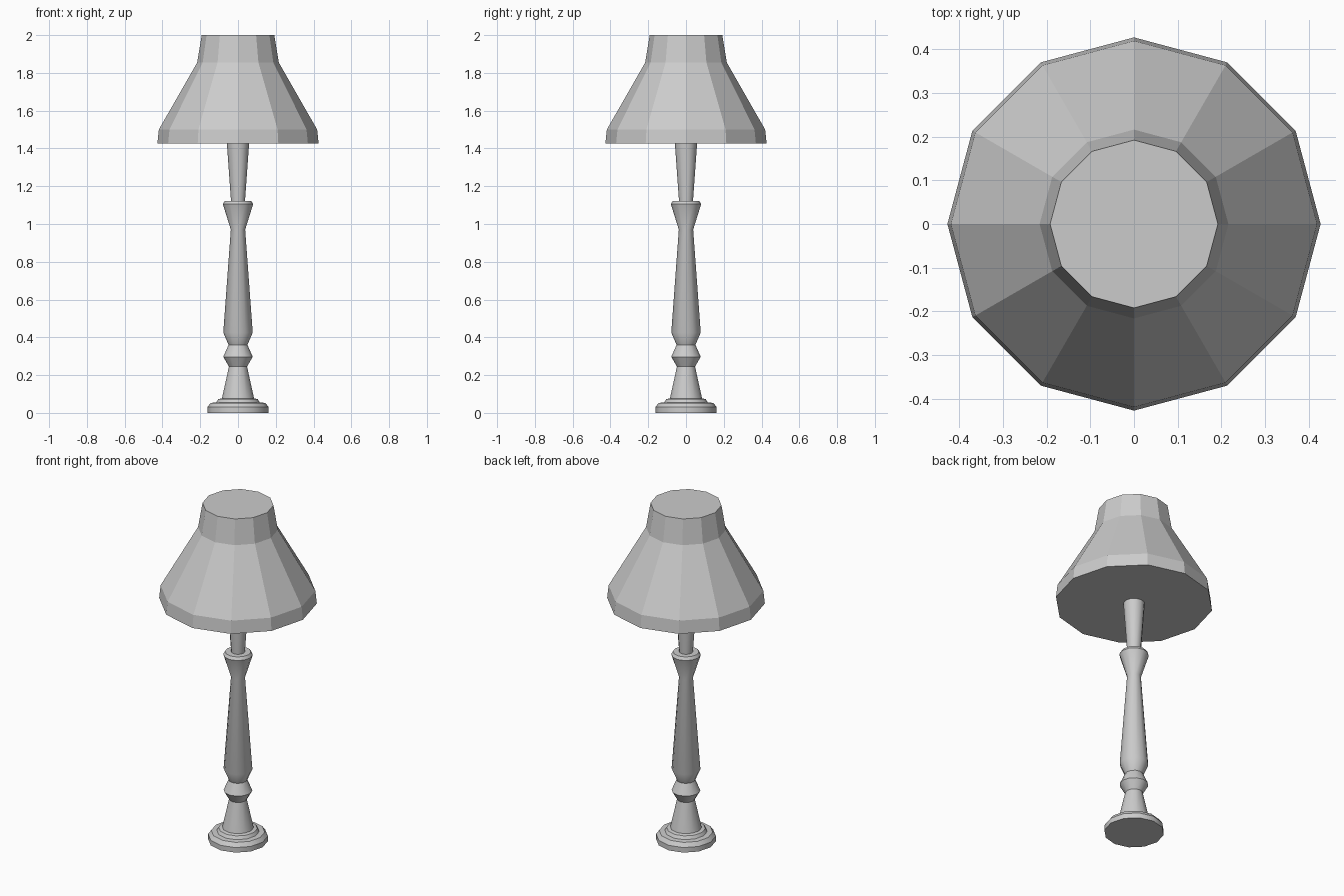
import bpy, bmesh, math

if "Cube" in bpy.data.objects:
    bpy.data.objects.remove(bpy.data.objects["Cube"])

SIDES = 12


def lathe(name, profile):
    """Revolve (radius, z) points around z into a capped 12-sided solid."""
    bm = bmesh.new()
    rings = []
    for r, z in profile:
        rings.append([bm.verts.new((r * math.cos(2 * math.pi * i / SIDES),
                                    r * math.sin(2 * math.pi * i / SIDES), z))
                      for i in range(SIDES)])
    for lo, hi in zip(rings, rings[1:]):
        for i in range(SIDES):
            j = (i + 1) % SIDES
            bm.faces.new((lo[i], lo[j], hi[j], hi[i]))
    bm.faces.new(rings[0][::-1])
    bm.faces.new(rings[-1])
    mesh = bpy.data.meshes.new(name)
    bm.to_mesh(mesh)
    bm.free()
    obj = bpy.data.objects.new(name, mesh)
    bpy.context.collection.objects.link(obj)
    return obj


def smooth(obj, degrees):
    bpy.ops.object.select_all(action='DESELECT')
    obj.select_set(True)
    bpy.context.view_layer.objects.active = obj
    bpy.ops.object.shade_smooth_by_angle(angle=math.radians(degrees))


# Stepped foot and turned column, up to the collar
stand = lathe("turned_stand", [
    (0.162, 0.0), (0.162, 0.03), (0.145, 0.053), (0.115, 0.055),
    (0.105, 0.073), (0.085, 0.077), (0.048, 0.245), (0.078, 0.297),
    (0.05, 0.36), (0.078, 0.425), (0.038, 0.97), (0.08, 1.105),
    (0.07, 1.122)])

# Flaring neck between the collar and the shade
neck = lathe("neck", [(0.037, 1.12), (0.059, 1.43)])

# Faceted closed shade
lathe("lamp_shade", [(0.427, 1.425), (0.419, 1.50), (0.216, 1.855), (0.192, 2.0)])

for part in (stand, neck):
    smooth(part, 32)
